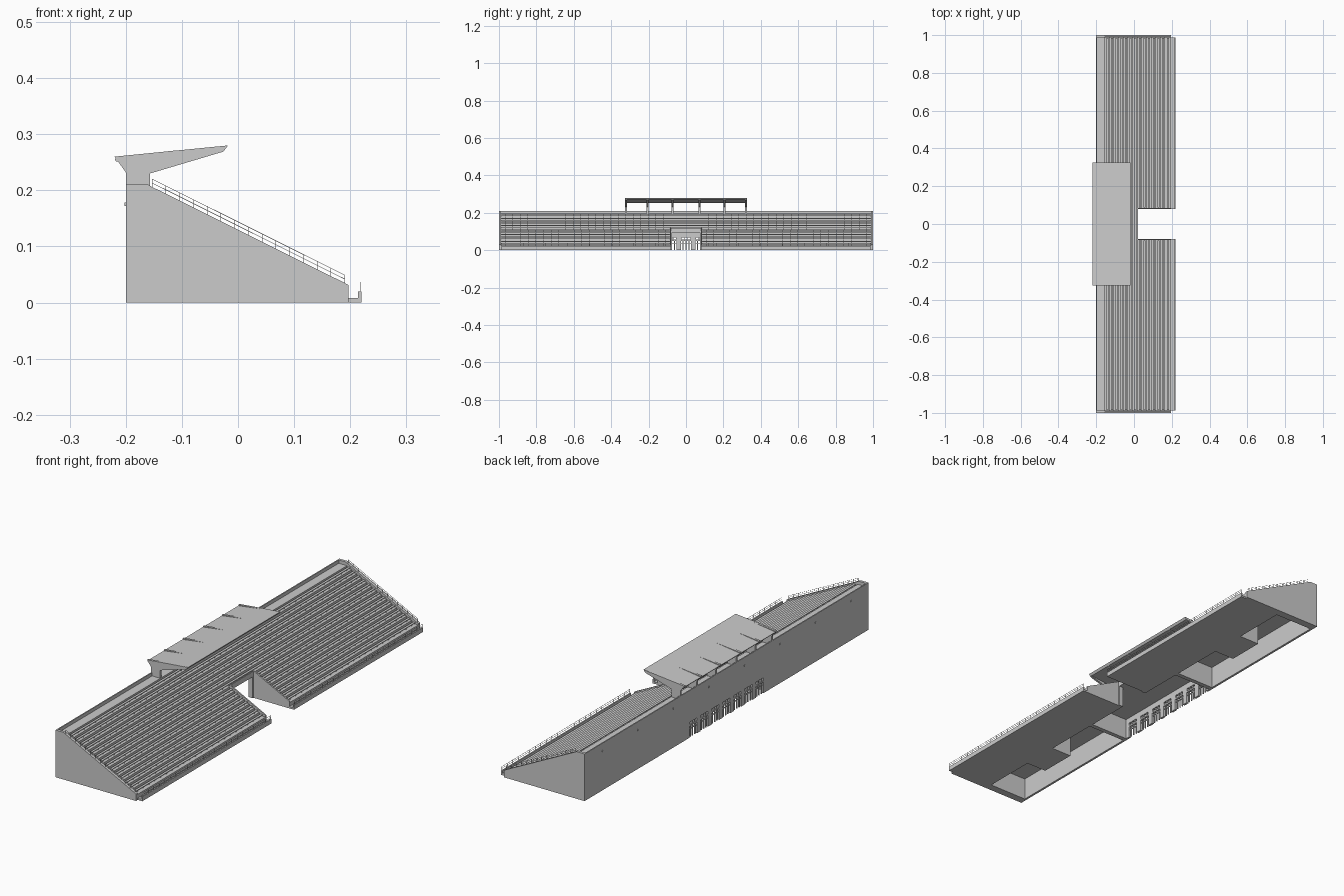
import bpy, bmesh
from mathutils import Vector

if "Cube" in bpy.data.objects:
    bpy.data.objects.remove(bpy.data.objects["Cube"])

ROWS, RUN, RISE = 14, 0.0246, 0.0123
NOTCH_X, NOTCH_Y = 0.02, 0.08


def finish(bm, name):
    bmesh.ops.recalc_face_normals(bm, faces=bm.faces)
    me = bpy.data.meshes.new(name)
    bm.to_mesh(me)
    bm.free()
    ob = bpy.data.objects.new(name, me)
    bpy.context.collection.objects.link(ob)
    return ob


def add_prism(bm, pts, a, b, axis='y'):
    """Extrude an xz outline along y, or an xy outline along z."""
    place = (lambda p, t: (p[0], t, p[1])) if axis == 'y' else (lambda p, t: (p[0], p[1], t))
    lo = [bm.verts.new(place(p, a)) for p in pts]
    hi = [bm.verts.new(place(p, b)) for p in pts]
    bm.faces.new(lo)
    bm.faces.new(hi[::-1])
    n = len(pts)
    for i in range(n):
        bm.faces.new((lo[i], hi[i], hi[(i + 1) % n], lo[(i + 1) % n]))


def add_box(bm, x0, x1, y0, y1, z0, z1):
    add_prism(bm, [(x0, z0), (x1, z0), (x1, z1), (x0, z1)], y0, y1)


def add_bar(bm, p, q, w):
    """Thin square bar between two points."""
    p, q = Vector(p), Vector(q)
    d = q - p
    rot = d.to_track_quat('Z', 'Y').to_matrix().to_4x4()
    r = bmesh.ops.create_cube(bm, size=1)
    for v in r['verts']:
        c = Vector((v.co.x * w, v.co.y * w, v.co.z * d.length))
        v.co = rot @ c + (p + q) / 2


def cut(ob, bm):
    """Subtract a temporary solid."""
    tool = finish(bm, "cutter")
    tool.hide_render = True
    m = ob.modifiers.new("cut", 'BOOLEAN')
    m.operation, m.solver, m.object = 'DIFFERENCE', 'EXACT', tool
    dg = bpy.context.evaluated_depsgraph_get()
    me = bpy.data.meshes.new_from_object(ob.evaluated_get(dg))
    ob.modifiers.clear()
    ob.data = me
    bpy.data.objects.remove(tool)


def slope(x):
    return 0.035 + (0.19 - x) * 0.4986


# Stepped stand body with rear parapet
prof = [(-0.2, 0), (0.197, 0), (0.197, 0.025)]
for i in range(ROWS):
    x, z = 0.19 - i * RUN, 0.025 + i * RISE
    if i:
        prof.append((x, z))
    prof.append((x - RUN, z))
prof += [(-0.1544, 0.195), (-0.195, 0.195), (-0.195, 0.21), (-0.2, 0.21)]
bm = bmesh.new()
add_prism(bm, prof, -0.99, 0.99)
body = finish(bm, "stand_body")

# Entrance notch and the rooms under the stand
bm = bmesh.new()
add_box(bm, NOTCH_X, 0.3, -NOTCH_Y, NOTCH_Y, -0.05, 0.3)
room = [(-0.19, 0.30), (0, 0.30), (0, 0.55), (-0.1, 0.55), (-0.1, 0.72),
        (0, 0.72), (0, 0.965), (-0.19, 0.965)]
for s in (1, -1):
    add_prism(bm, [(x, y * s) for x, y in room], -0.05, 0.1, 'z')
cut(body, bm)

# Central hall opening into the notch
bm = bmesh.new()
hall = [(-0.19, -0.28), (0, -0.28), (0, -0.075), (0.03, -0.075),
        (0.03, 0.075), (0, 0.075), (0, 0.28), (-0.19, 0.28)]
add_prism(bm, hall, -0.05, 0.095, 'z')
cut(body, bm)

# Rear doors, clerestory windows
doors = [-0.234 + 0.078 * k for k in range(7)]
bm = bmesh.new()
for y in doors:
    add_box(bm, -0.21, -0.18, y - 0.026, y + 0.026, -0.05, 0.05)
    for k in (-1, 0, 1):
        c = y + k * 0.018
        add_box(bm, -0.21, -0.18, c - 0.007, c + 0.007, 0.057, 0.069)
cut(body, bm)

bm = bmesh.new()
for y in doors:
    for k in (-1, 0, 1):
        c = y + k * 0.016
        add_box(bm, -0.198, -0.193, c - 0.002, c + 0.002, 0, 0.05)
    add_box(bm, -0.198, -0.193, y - 0.026, y + 0.026, 0.036, 0.039)
finish(bm, "door_frames")

# Small outlets along the rear wall
bm = bmesh.new()
for k in range(8):
    y = -0.875 + 0.25 * k
    add_box(bm, -0.202, -0.199, y - 0.003, y + 0.003, 0.172, 0.178)
finish(bm, "rear_outlets")

# End walls
bm = bmesh.new()
wall = [(-0.2, 0), (0.197, 0), (0.197, 0.031), (0.19, 0.035), (-0.155, slope(-0.155)), (-0.16, 0.21), (-0.2, 0.21)]
for s in (1, -1):
    add_prism(bm, wall, s * 0.988, s * 1.0)
finish(bm, "end_walls")

# Curbs around the notch
bm = bmesh.new()
curb = [(NOTCH_X, 0.095), (0.197, 0.01), (0.197, 0.031), (0.19, 0.035), (NOTCH_X, slope(NOTCH_X))]
for s in (1, -1):
    add_prism(bm, curb, s * NOTCH_Y, s * (NOTCH_Y + 0.006))
add_box(bm, NOTCH_X - 0.005, NOTCH_X, -0.086, 0.086, 0.097, 0.118)
finish(bm, "notch_curbs")

# Bench rows on supports
bm = bmesh.new()
for i in range(ROWS):
    x, z = 0.19 - (i + 1) * RUN + 0.008, 0.025 + i * RISE
    spans = [(-0.986, -0.088), (0.088, 0.986)] if i < 7 else [(-0.986, 0.986)]
    for a, b in spans:
        add_box(bm, x, x + 0.011, a, b, z + 0.0065, z + 0.0085)
        n = round((b - a) / 0.04)
        for k in range(n):
            y = a + (k + 0.5) * (b - a) / n
            add_box(bm, x + 0.003, x + 0.008, y - 0.001, y + 0.001, z, z + 0.0065)
finish(bm, "bench_rows")

# Sloping handrails on both ends
bm = bmesh.new()
x0, x1 = -0.153, 0.19
for y in (-0.994, 0.994):
    for h in (0.007, 0.014):
        add_bar(bm, (x0, y, slope(x0) + h), (x1, y, slope(x1) + h), 0.001)
    for k in range(15):
        x = x0 + (x1 - x0) * k / 14
        add_bar(bm, (x, y, slope(x) - 0.002), (x, y, slope(x) + 0.0145), 0.0012)
finish(bm, "end_handrails")

# Front walkway, low wall and rail, one per side of the notch
walk = [(0.197, 0), (0.22, 0), (0.22, 0.02), (0.214, 0.02), (0.214, 0.008), (0.197, 0.008)]
bm, rail = bmesh.new(), bmesh.new()
for s in (1, -1):
    add_prism(bm, walk, s * NOTCH_Y, s * 0.988)
    for h in (0.028, 0.036):
        add_bar(rail, (0.219, s * 0.082, h), (0.219, s * 0.986, h), 0.001)
    for k in range(24):
        y = s * (0.083 + k * 0.902 / 23)
        add_bar(rail, (0.219, y, 0.019), (0.219, y, 0.0365), 0.0012)
finish(bm, "front_walkway")
finish(rail, "front_rail")

# Roof slab
bm = bmesh.new()
slab = [(-0.22, 0.256), (-0.115, 0.2704), (-0.018, 0.28), (-0.025, 0.27), (-0.115, 0.261), (-0.217, 0.251)]
add_prism(bm, slab, -0.325, 0.325)
finish(bm, "roof_slab")

# Cantilever roof frames
bm = bmesh.new()
frame = [(-0.2, 0.195), (-0.2, 0.232), (-0.22, 0.26), (-0.115, 0.2706), (-0.02, 0.2785),
         (-0.026, 0.269), (-0.157, 0.23), (-0.157, 0.195)]
for y in (-0.321, -0.205, -0.072, 0.072, 0.205, 0.321):
    add_prism(bm, frame, y - 0.005, y + 0.005)
finish(bm, "roof_frames")
